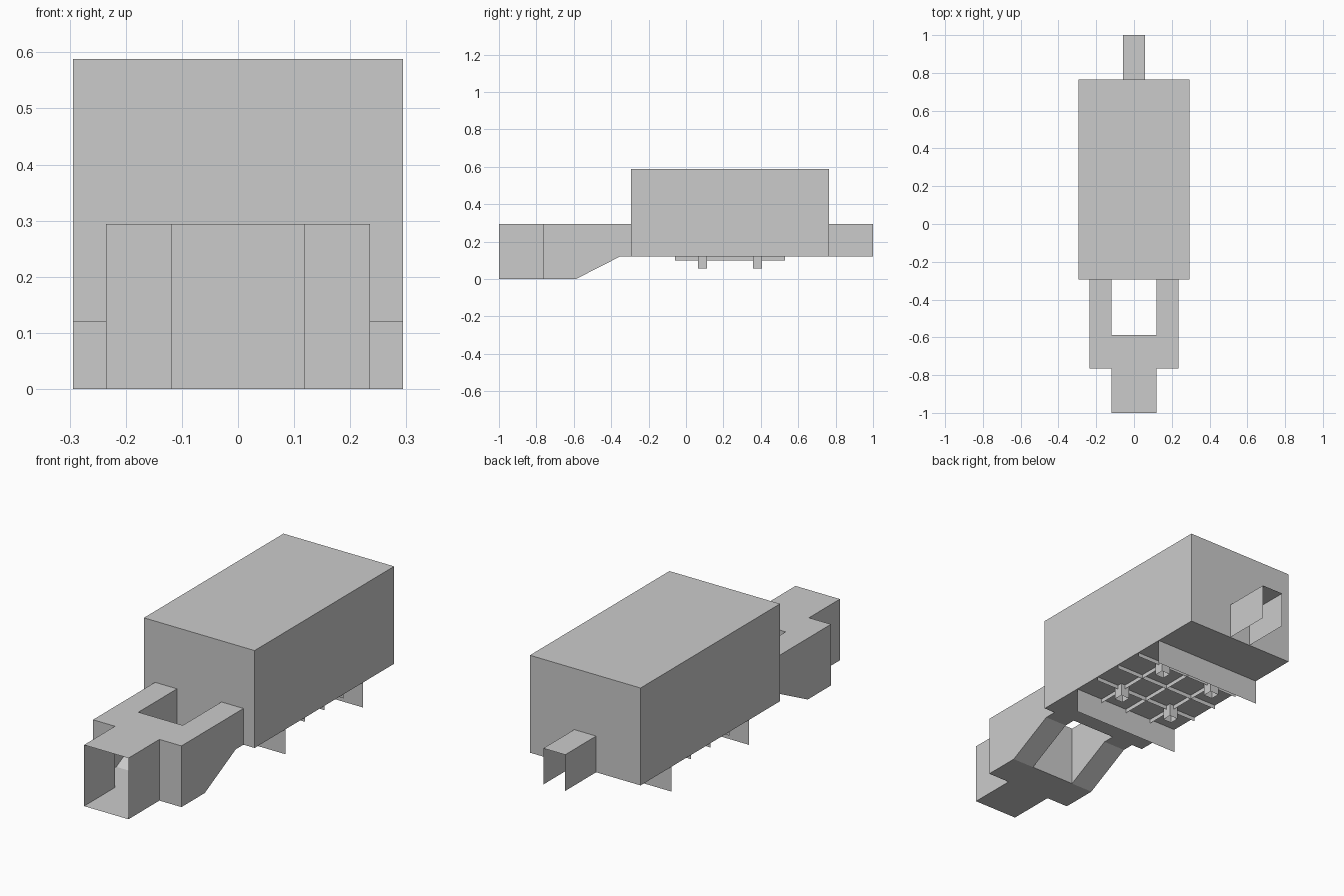
import bpy, bmesh

if "Cube" in bpy.data.objects:
    bpy.data.objects.remove(bpy.data.objects["Cube"])

def make(name, verts, faces, mirror=False):
    bm = bmesh.new()
    vs = [bm.verts.new(v) for v in verts]
    for f in faces:
        bm.faces.new([vs[i] for i in f])
    bmesh.ops.recalc_face_normals(bm, faces=bm.faces)
    mesh = bpy.data.meshes.new(name)
    bm.to_mesh(mesh)
    bm.free()
    ob = bpy.data.objects.new(name, mesh)
    bpy.context.collection.objects.link(ob)
    if mirror:
        ob.modifiers.new("mirror", 'MIRROR').use_clip = True
    return ob

SIDES = {'bottom': (0, 3, 2, 1), 'top': (4, 5, 6, 7), 'front': (0, 1, 5, 4),
         'right': (1, 2, 6, 5), 'back': (2, 3, 7, 6), 'left': (3, 0, 4, 7)}

def box(name, x0, x1, y0, y1, z0, z1, skip=()):
    """Box with optional open sides."""
    verts = [(x, y, z) for z in (z0, z1)
             for x, y in ((x0, y0), (x1, y0), (x1, y1), (x0, y1))]
    return make(name, verts, [f for k, f in SIDES.items() if k not in skip])

def plate(name, a, b, z0, z1):
    """Thin upright sheet between two plan points."""
    return make(name, [(*a, z0), (*b, z0), (*b, z1), (*a, z1)], [(0, 1, 2, 3)])

W, BASE, MID = 0.294, 0.12, 0.294

# Main body and open rear hitch
box("body", -W, W, -0.294, 0.765, BASE, 0.588)
box("rear_hitch", -0.058, 0.058, 0.765, 1.0, BASE, MID,
    skip=('bottom', 'front', 'back'))

# Hollow front coupler: right half plan (x, y, floor height), mirrored
plan = [(0.118, -1, 0), (0.118, -0.765, 0), (0.235, -0.765, 0),
        (0.235, -0.588, 0), (0.235, -0.353, BASE), (0.235, -0.294, BASE),
        (0.118, -0.294, BASE), (0.118, -0.353, BASE), (0.118, -0.588, 0),
        (0, -0.588, 0), (0, -1, 0)]
n = len(plan)
verts = plan + [(x, y, MID) for x, y, _ in plan]
faces = [tuple(range(n, 2 * n)), (0, 1, 2, 3, 8, 9, 10), (3, 4, 7, 8), (4, 5, 6, 7)]
faces += [(i, i + 1, i + 1 + n, i + n) for i in (0, 1, 2, 3, 4, 6, 7, 8)]
make("front_coupler", verts, faces, mirror=True)

# Cross plates under the body
Y0, Y1 = -0.059, 0.529
for name, y in (("front_cross_plate", Y0), ("rear_cross_plate", Y1)):
    plate(name, (-W, y), (W, y), 0, BASE)

# Grid of ribs between the plates
for i in (-1, 0, 1):
    d = i * 0.147
    plate("long_rib", (d, Y0), (d, Y1), 0.1, BASE)
    plate("cross_rib", (-W, 0.235 + d), (W, 0.235 + d), 0.1, BASE)

# Four small square pegs, open at both ends
for x in (-0.147, 0.147):
    for y in (0.088, 0.382):
        r = 0.0235
        box("peg", x - r, x + r, y - r, y + r, 0.057, BASE, skip=('top', 'bottom'))
